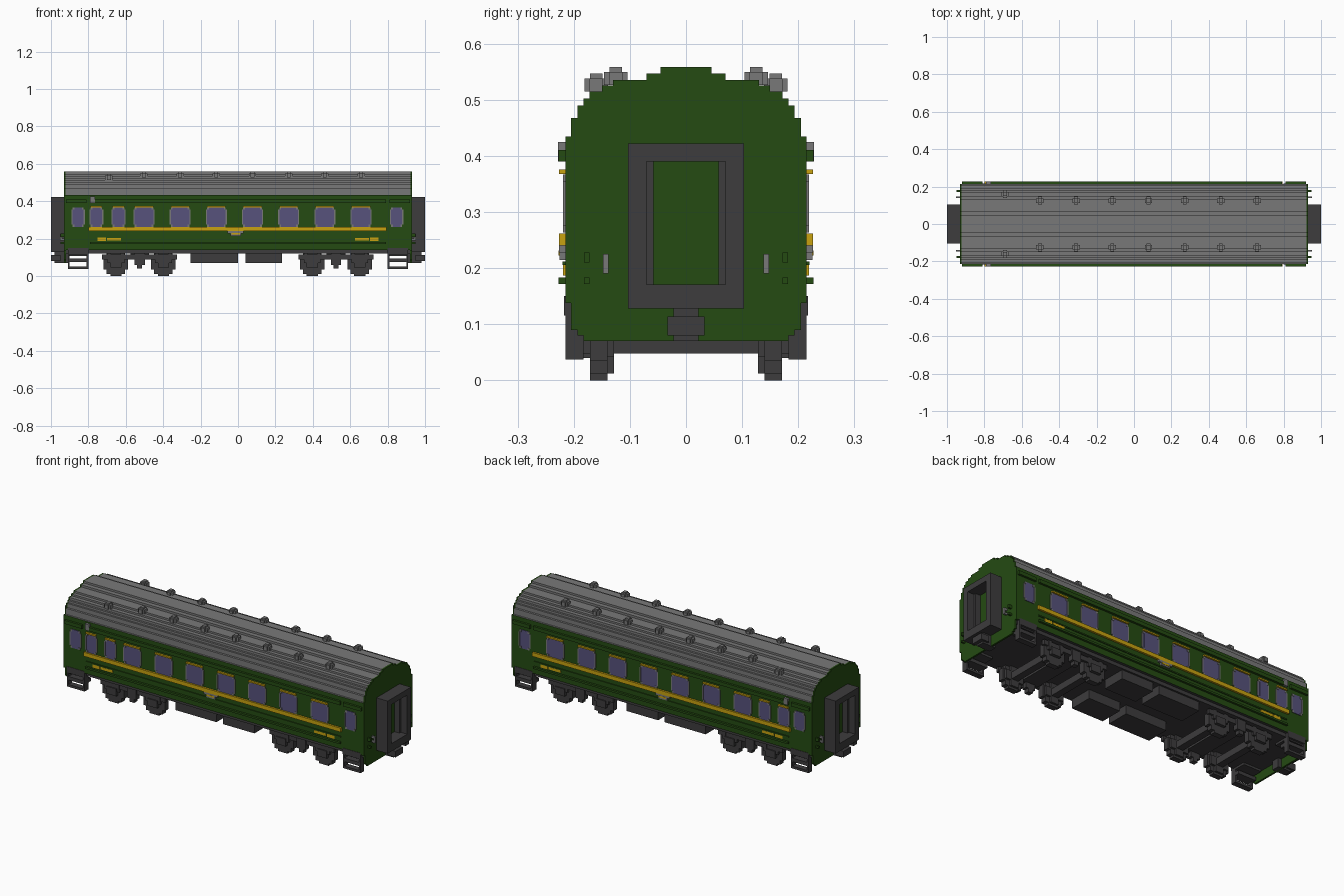
import bpy, bmesh
from mathutils import Vector

if "Cube" in bpy.data.objects:
    bpy.data.objects.remove(bpy.data.objects["Cube"], do_unlink=True)


def material(name, r, g, b):
    m = bpy.data.materials.new(name)
    m.use_nodes = True
    m.diffuse_color = (r, g, b, 1)
    m.node_tree.nodes["Principled BSDF"].inputs["Base Color"].default_value = (r, g, b, 1)
    return m


GREEN = material("carriage green", 0.018, 0.070, 0.006)
GREY = material("roof grey", 0.19, 0.19, 0.19)
DARK = material("chassis dark grey", 0.047, 0.045, 0.047)
YELLOW = material("stripe yellow", 0.58, 0.36, 0.005)
GLASS = material("window violet", 0.095, 0.085, 0.20)


def boxes(name, mat, items, mx=False, my=False):
    """One object from (x0, x1, y0, y1, z0, z1) blocks, optionally mirrored in x and y."""
    bm = bmesh.new()
    for x0, x1, y0, y1, z0, z1 in items:
        for sx in ((1, -1) if mx else (1,)):
            for sy in ((1, -1) if my else (1,)):
                c = Vector((sx * (x0 + x1) / 2, sy * (y0 + y1) / 2, (z0 + z1) / 2))
                d = Vector((abs(x1 - x0), abs(y1 - y0), abs(z1 - z0)))
                for v in bmesh.ops.create_cube(bm, size=1)["verts"]:
                    v.co = c + v.co * d
    return finish(name, bm, [mat])


def finish(name, bm, mats):
    bmesh.ops.recalc_face_normals(bm, faces=bm.faces)
    me = bpy.data.meshes.new(name)
    bm.to_mesh(me)
    bm.free()
    for m in mats:
        me.materials.append(m)
    ob = bpy.data.objects.new(name, me)
    bpy.context.scene.collection.objects.link(ob)
    return ob


# Stepped cross-section, as (half width, top height) from the crown down
STEPS = [(0.045, 0.558), (0.07, 0.547), (0.13, 0.535), (0.15, 0.525), (0.172, 0.515),
         (0.183, 0.502), (0.193, 0.49), (0.205, 0.467), (0.215, 0.434)]


def section(name, x0, x1, lower, mats):
    """Extrude the stepped profile along x; lower lists the corners under the widest step."""
    half = []
    for i, (w, z) in enumerate(STEPS):
        if i:
            half.append((STEPS[i - 1][0], z))
        half.append((w, z))
    half += lower
    pts = half + [(-y, z) for y, z in reversed(half)]
    bm = bmesh.new()
    f = bm.faces.new([bm.verts.new((x0, y, z)) for y, z in pts])
    r = bmesh.ops.extrude_face_region(bm, geom=[f])
    bmesh.ops.translate(bm, vec=(x1 - x0, 0, 0),
                        verts=[v for v in r["geom"] if isinstance(v, bmesh.types.BMVert)])
    bmesh.ops.recalc_face_normals(bm, faces=bm.faces)
    for f in bm.faces:
        if len(mats) > 1 and abs(f.normal.x) < 0.5:
            z = f.calc_center_median().z
            f.material_index = 1 if z > 0.43 else (2 if z < 0.141 else 0)
    return finish(name, bm, mats)


# Body shell, grey above the eaves, and deeper green end walls
section("body_shell", -0.922, 0.922, [(0.215, 0.14)], [GREEN, GREY, DARK])
WALL = [(0.215, 0.138), (0.205, 0.138), (0.205, 0.09), (0.193, 0.09),
        (0.193, 0.08), (0.183, 0.08), (0.183, 0.07)]
section("end_wall_left", 0.92, 0.93, WALL, [GREEN])
section("end_wall_right", -0.93, -0.92, WALL, [GREEN])
boxes("floor_pan", DARK, [(-0.92, 0.92, -0.2, 0.2, 0.12, 0.142)])

# Side ribs
boxes("side_ribs", GREEN, [(0, 0.79, 0.214, 0.227, 0.39, 0.41),
                           (0, 0.79, 0.214, 0.227, 0.172, 0.183),
                           (0, 0.79, 0.214, 0.220, 0.205, 0.212),
                           (0.81, 0.92, 0.214, 0.227, 0.39, 0.41)], mx=True, my=True)

# Windows: (centre x, half width)
DOORS = [(-0.855, 0.03), (0.848, 0.03)]
SALOON = [(-0.757, 0.031), (-0.639, 0.031)] + [(-0.503 + 0.1935 * i, 0.05) for i in range(7)]
glass, frames, trims = [], [], []
for x, w in DOORS + SALOON:
    glass.append((x - w + 0.01, x + w - 0.01, 0.21, 0.218, 0.263, 0.367))
    glass.append((x - w, x + w, 0.21, 0.2175, 0.275, 0.355))
    for s in (-1, 1):
        frames.append((x + s * w, x + s * (w + 0.006), 0.21, 0.219, 0.275, 0.355))
        frames.append((x + s * (w - 0.01), x + s * w, 0.21, 0.219, 0.263, 0.275))
        frames.append((x + s * (w - 0.01), x + s * w, 0.21, 0.219, 0.355, 0.367))
for x, w in SALOON:
    trims.append((x - w, x + w, 0.214, 0.226, 0.368, 0.376))
boxes("window_glass", GLASS, glass, my=True)
boxes("window_frames", GREY, frames, my=True)
boxes("window_yellow_trims", YELLOW, trims, my=True)

# Yellow waistline, marking dashes, centre plaque and side lamp
boxes("waist_stripe", YELLOW, [(-0.80, 0.795, 0.214, 0.226, 0.24, 0.262)], my=True)
boxes("side_markings", YELLOW, [(0.705, 0.75, 0.214, 0.219, 0.187, 0.205),
                                (0.625, 0.70, 0.214, 0.219, 0.19, 0.204)], mx=True, my=True)
boxes("centre_plaque", GREY, [(-0.055, 0.03, 0.214, 0.226, 0.228, 0.24),
                              (-0.04, 0.015, 0.214, 0.225, 0.214, 0.228)], my=True)
boxes("plaque_trim", YELLOW, [(-0.035, 0.01, 0.22, 0.227, 0.222, 0.231)], my=True)
boxes("side_lamps", GREY, [(-0.79, -0.765, 0.214, 0.228, 0.39, 0.425)], my=True)

# Roof ventilators, cross-shaped blocks
vents = []
for x, y, z in [(-0.69, 0.16, 0.531)] + [(-0.503 + 0.1935 * i, 0.125, 0.542) for i in range(7)]:
    vents += [(x - 0.02, x + 0.02, y - 0.012, y + 0.012, z - 0.016, z + 0.007),
              (x - 0.01, x + 0.01, y - 0.021, y + 0.021, z - 0.016, z + 0.007),
              (x - 0.01, x + 0.01, y - 0.011, y + 0.011, z - 0.016, z + 0.016)]
boxes("roof_vents", GREY, vents, my=True)

# Gangway frames with inner jambs, and couplers
boxes("gangway_frames", DARK, [(0.925, 1.0, 0.07, 0.103, 0.128, 0.422),
                               (0.925, 0.96, 0.058, 0.07, 0.17, 0.39),
                               (0.925, 1.0, 0, 0.07, 0.39, 0.422),
                               (0.925, 1.0, 0, 0.07, 0.128, 0.171)], mx=True, my=True)
boxes("couplers", DARK, [(0.90, 0.98, -0.022, 0.022, 0.07, 0.128),
                         (0.95, 1.0, -0.033, 0.033, 0.08, 0.114)], mx=True)

# End handrails and lamps
boxes("end_handrails", GREY, [(0.93, 0.95, 0.138, 0.148, 0.19, 0.2),
                              (0.93, 0.95, 0.138, 0.148, 0.214, 0.225),
                              (0.942, 0.952, 0.138, 0.148, 0.19, 0.225)], mx=True, my=True)
boxes("end_brackets", GREEN, [(0.92, 0.95, 0.172, 0.182, 0.21, 0.228),
                              (0.92, 0.95, 0.172, 0.182, 0.172, 0.183)], mx=True, my=True)

# Entrance steps: top box, hanging posts and open treads
boxes("entrance_steps", DARK, [(0.80, 0.91, 0.12, 0.205, 0.108, 0.15),
                               (0.80, 0.91, 0.204, 0.217, 0.115, 0.15),
                               (0.80, 0.91, 0.16, 0.215, 0.075, 0.095),
                               (0.80, 0.91, 0.183, 0.215, 0.037, 0.05),
                               (0.80, 0.81, 0.183, 0.215, 0.037, 0.115),
                               (0.90, 0.91, 0.183, 0.215, 0.037, 0.115)], mx=True, my=True)

# Bogies: stepped wheels, inner flanges, axles, axle boxes, side frames and springs
wheels, gear = [], []
for bx in (-0.526, 0.524):
    for x in (bx - 0.127, bx + 0.127):
        for hw, hz in ((0.03, 0.067), (0.05, 0.055), (0.066, 0.032)):
            wheels.append((x - hw, x + hw, 0.14, 0.171, 0.067 - hz, 0.067 + hz))
        for hw, hz in ((0.025, 0.055), (0.055, 0.025)):
            wheels.append((x - hw, x + hw, 0.128, 0.14, 0.067 - hz, 0.067 + hz))
        gear += [(x - 0.02, x + 0.02, 0, 0.13, 0.048, 0.086),
                 (x - 0.03, x + 0.03, 0.17, 0.188, 0.047, 0.088),
                 (x - 0.045, x - 0.025, 0.17, 0.183, 0.07, 0.125),
                 (x + 0.025, x + 0.045, 0.17, 0.183, 0.07, 0.125)]
    gear += [(bx - 0.20, bx + 0.20, 0.165, 0.182, 0.088, 0.115),
             (bx - 0.028, bx + 0.028, 0.16, 0.19, 0.06, 0.125),
             (bx - 0.014, bx + 0.014, 0.16, 0.188, 0.04, 0.06),
             (bx - 0.05, bx + 0.05, 0, 0.165, 0.09, 0.125)]
boxes("wheels", DARK, wheels, my=True)
boxes("bogie_gear", DARK, gear, my=True)

# Underfloor equipment
boxes("underfloor_boxes", DARK, [(-0.255, 0.0, 0.06, 0.19, 0.07, 0.13),
                                 (0.04, 0.235, 0.06, 0.19, 0.07, 0.13)], my=True)
